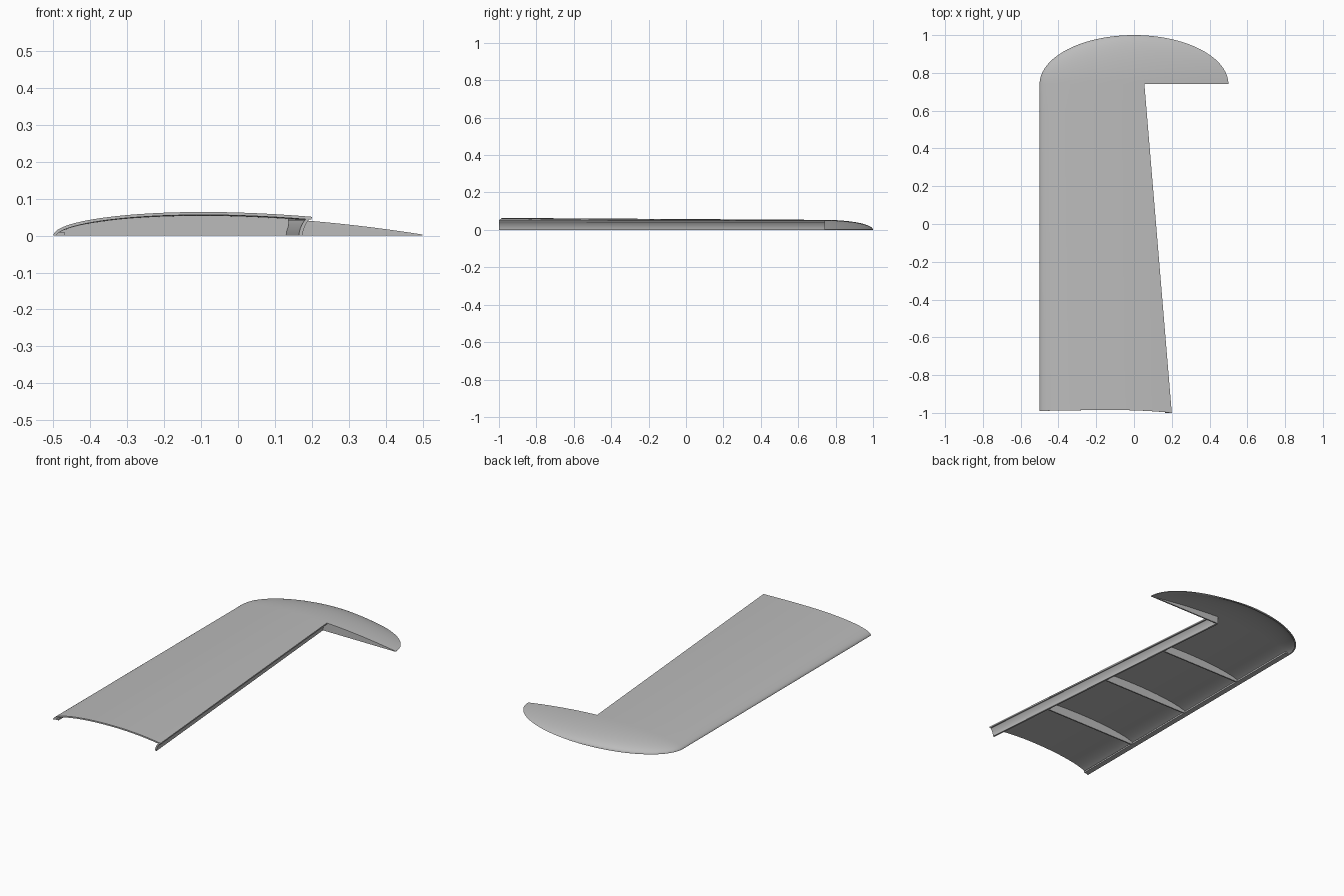
import bpy, bmesh, math
from mathutils import Vector

if "Cube" in bpy.data.objects:
    bpy.data.objects.remove(bpy.data.objects["Cube"], do_unlink=True)

grey = bpy.data.materials.new("light_grey")
grey.use_nodes = True
grey.diffuse_color = (0.5, 0.5, 0.5, 1)
grey.node_tree.nodes["Principled BSDF"].inputs["Base Color"].default_value = (0.5, 0.5, 0.5, 1)

TIP = 0.74      # where the rounded tip begins
SKIN = 0.008    # skin thickness


def tip_z(x):
    s = max(x + 0.5, 0)
    return 0.1244 * math.sqrt(s) - 0.0236 * s - 0.0979 * s * s


def wing_z(x, y):
    s = max(x + 0.5, 0)
    root = 0.1529 * math.sqrt(s) - 0.0441 * s - 0.094 * s * s
    t = (y + 1) / (TIP + 1)
    return root + (tip_z(x) - root) * t


def trailing_x(y):
    return 0.2 - 0.145 * (y + 1) / (TIP + 1)


def finish(name, bm, smooth=True):
    bmesh.ops.recalc_face_normals(bm, faces=bm.faces)
    mesh = bpy.data.meshes.new(name)
    bm.to_mesh(mesh)
    bm.free()
    obj = bpy.data.objects.new(name, mesh)
    bpy.context.collection.objects.link(obj)
    mesh.materials.append(grey)
    if smooth:
        bpy.ops.object.select_all(action="DESELECT")
        obj.select_set(True)
        bpy.context.view_layer.objects.active = obj
        bpy.ops.object.shade_smooth_by_angle(angle=math.radians(30))
    return obj


def loft(name, sections, smooth=True):
    """Join matching closed outlines and cap both ends."""
    bm = bmesh.new()
    rings = [[bm.verts.new(p) for p in ring] for ring in sections]
    n = len(rings[0])
    for a, b in zip(rings, rings[1:]):
        for i in range(n):
            j = (i + 1) % n
            bm.faces.new((a[i], a[j], b[j], b[i]))
    bm.faces.new(rings[0])
    bm.faces.new(rings[-1])
    return finish(name, bm, smooth)


# Upper skin: tapered panel flowing into the rounded tip
bm = bmesh.new()
NC, NE, NY, NT = 28, 20, 12, 20
rows = []
for j in range(NY + 1):
    y = -1 + (TIP + 1) * j / NY
    row = []
    for i in range(NC + 1):
        x = -0.5 + (trailing_x(y) + 0.5) * (i / NC) ** 2
        yy = y
        if j == 0:      # gently hollowed root edge
            yy += 0.015 * (1 - ((x + 0.1) / 0.42) ** 2 * (0.35 if x < -0.1 else 1.9))
        row.append(bm.verts.new((x, max(yy, -1), wing_z(x, y))))
    rows.append(row)
edge = trailing_x(TIP)
xs = [v.co.x for v in rows[-1]] + [edge + (0.5 - edge) * k / NE for k in range(1, NE + 1)]
rows[-1] = rows[-1] + [bm.verts.new((x, TIP, tip_z(x))) for x in xs[NC + 1:]]
for k in range(1, NT + 1):
    a = min(math.pi / 2 * k / NT, 1.555)
    c = math.cos(a)
    rows.append([bm.verts.new((x * c, TIP + 0.26 * math.sin(a), tip_z(x) * c)) for x in xs])
for a, b in zip(rows, rows[1:]):
    for i in range(min(len(a), len(b)) - 1):
        bm.faces.new((a[i], a[i + 1], b[i + 1], b[i]))
bm.normal_update()

# Inner side of the skin, kept above the ground plane
outer_faces = list(bm.faces)
rim = [e for e in bm.edges if e.is_boundary]
inner = {}
for v in list(bm.verts):
    p = v.co - v.normal * SKIN
    p.y = max(p.y, -1)
    inner[v] = bm.verts.new((p.x, p.y, max(p.z, 0)))
for f in outer_faces:
    bm.faces.new([inner[v] for v in reversed(f.verts)])
for e in rim:
    a, b = e.verts
    bm.faces.new((a, b, inner[b], inner[a]))
finish("wing_skin", bm)

# Concave rear spar following the trailing edge
sections = []
for y in (-1, TIP):
    t, top = trailing_x(y), wing_z(trailing_x(y), y)
    outer = [(0, 1), (-0.009, 0.83), (-0.016, 0.62), (-0.021, 0.4), (-0.024, 0.2), (-0.025, 0)]
    ring = [(t + dx, y, top * h) for dx, h in outer]
    ring += [(t + dx - 0.010, y, top * min(h, 0.93)) for dx, h in reversed(outer)]
    sections.append(ring)
loft("rear_spar", sections)

# Leading edge strip
loft("leading_strip", [[(-0.498, y, 0), (-0.468, y, 0), (-0.468, y, 0.009), (-0.494, y, 0.009)]
                       for y in (-0.985, TIP)], False)


def plate(name, y, x0, x1, thick, drop):
    """Upright plate whose top follows the skin."""
    n = 24
    pts = [x0 + (x1 - x0) * (i / n) ** 1.6 for i in range(n + 1)]
    outline = [(x, max(wing_z(x, y) - drop, 0.001)) for x in pts] + [(x1, 0), (x0, 0)]
    loft(name, [[(x, yy, z) for x, z in outline] for yy in (y - thick / 2, y + thick / 2)], False)


# Ribs and the inboard wall of the tip
for i, y in enumerate((-0.58, -0.13, 0.32)):
    plate(f"rib_{i + 1}", y, -0.492, trailing_x(y) - 0.028, 0.008, 0.004)
plate("tip_wall", TIP + 0.004, trailing_x(TIP) - 0.03, 0.498, 0.008, 0.001)
